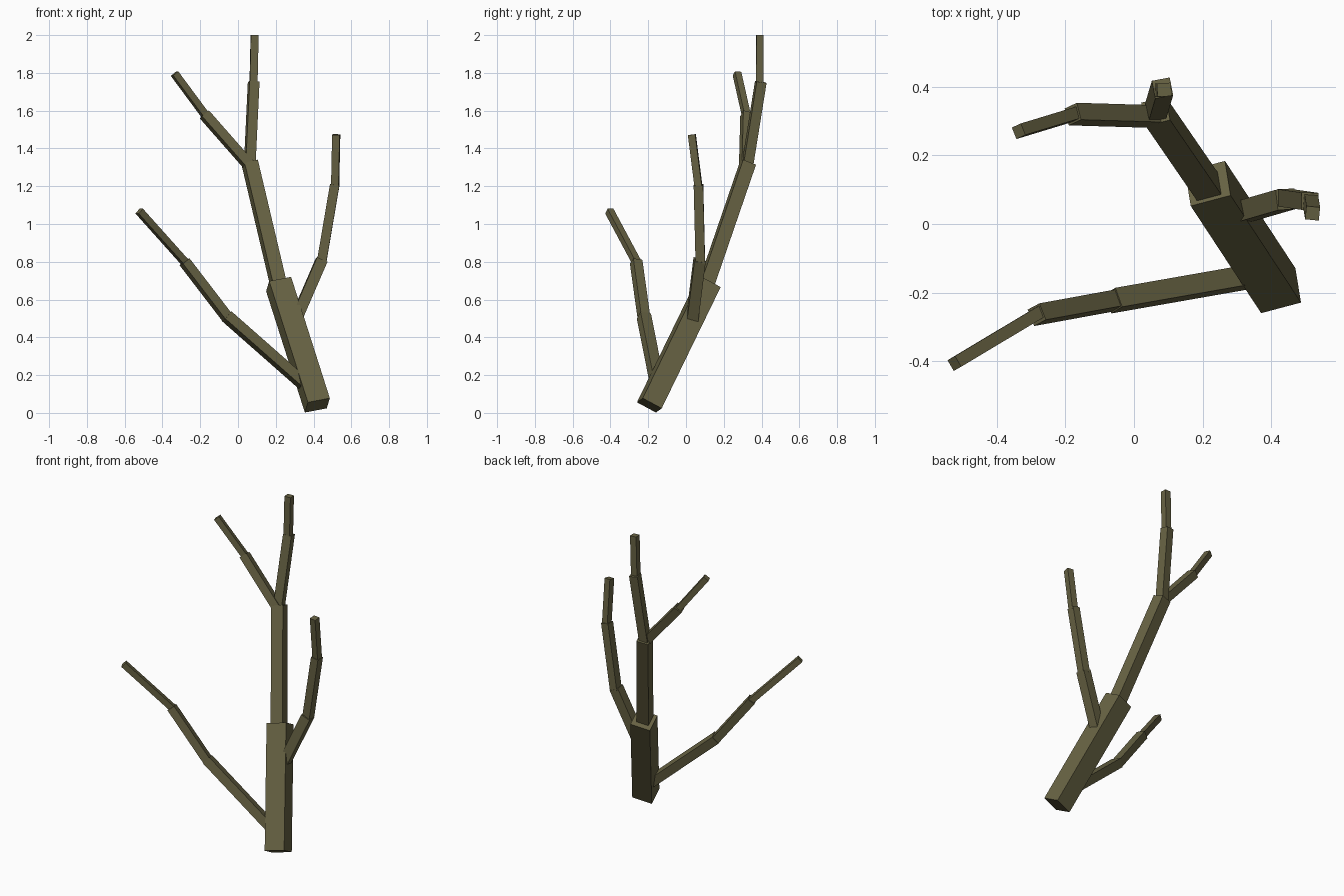
import bpy, bmesh, math
from mathutils import Vector, Matrix, Quaternion

if "Cube" in bpy.data.objects:
    bpy.data.objects.remove(bpy.data.objects["Cube"])

bark = bpy.data.materials.new("dark olive bark")
bark.diffuse_color = (0.135, 0.122, 0.056, 1)
bark.use_nodes = True
bark.node_tree.nodes["Principled BSDF"].inputs["Base Color"].default_value = bark.diffuse_color

# name: (parent, start, end, width, depth, extra twist in degrees)
SEGMENTS = {
    "lower_trunk": (None, (.42, -.194, .04), (.215, .118, .682), .122, .115, 0),
    "upper_trunk": ("lower_trunk", (.217, .104, .67), (.063, .328, 1.322), .074, .074, 0),
    "top_branch": ("upper_trunk", (.062, .325, 1.31), (.083, .396, 1.752), .053, .053, 0),
    "top_twig": ("top_branch", (.082, .39, 1.74), (.088, .391, 2.0), .041, .039, -8),
    "upper_left_branch": ("upper_trunk", (.055, .313, 1.315), (-.178, .32, 1.58), .05, .052, 0),
    "upper_left_twig": ("upper_left_branch", (-.165, .322, 1.565), (-.336, .27, 1.796), .036, .036, 0),
    "low_left_branch": ("lower_trunk", (.385, -.145, .12), (-.06, -.223, .512), .054, .06, 0),
    "low_left_middle": ("low_left_branch", (-.053, -.222, .50), (-.283, -.264, .80), .048, .052, 0),
    "low_left_twig": ("low_left_middle", (-.274, -.257, .79), (-.523, -.406, 1.068), .036, .036, 0),
    "right_branch": ("lower_trunk", (.298, .03, .475), (.443, .072, .81), .06, .06, 0),
    "right_middle": ("right_branch", (.442, .076, .795), (.512, .066, 1.207), .05, .05, -6),
    "right_twig": ("right_middle", (.514, .067, 1.19), (.52, .031, 1.473), .04, .039, -4),
}

frames = {}  # each segment's direction and side vector


def build(name, parent, start, end, width, depth, twist):
    a, b = Vector(start), Vector(end)
    d = (b - a).normalized()
    # carry the square section over from the parent along the bend
    if parent:
        pd, side = frames[parent]
        side = pd.rotation_difference(d) @ side
    else:
        side = Vector((.96, .244, .163))
    side = Quaternion(d, math.radians(twist)) @ side
    side = (side - d * side.dot(d)).normalized()
    frames[name] = (d, side)
    across = d.cross(side)

    rot = Matrix((side, across, d)).transposed().to_4x4()
    mat = (Matrix.Translation((a + b) / 2) @ rot
           @ Matrix.Diagonal((width, depth, (b - a).length, 1)))
    bm = bmesh.new()
    bmesh.ops.create_cube(bm, size=1, matrix=mat)
    mesh = bpy.data.meshes.new(name)
    bm.to_mesh(mesh)
    bm.free()
    mesh.materials.append(bark)
    bpy.context.collection.objects.link(bpy.data.objects.new(name, mesh))


for name, spec in SEGMENTS.items():
    build(name, *spec)
